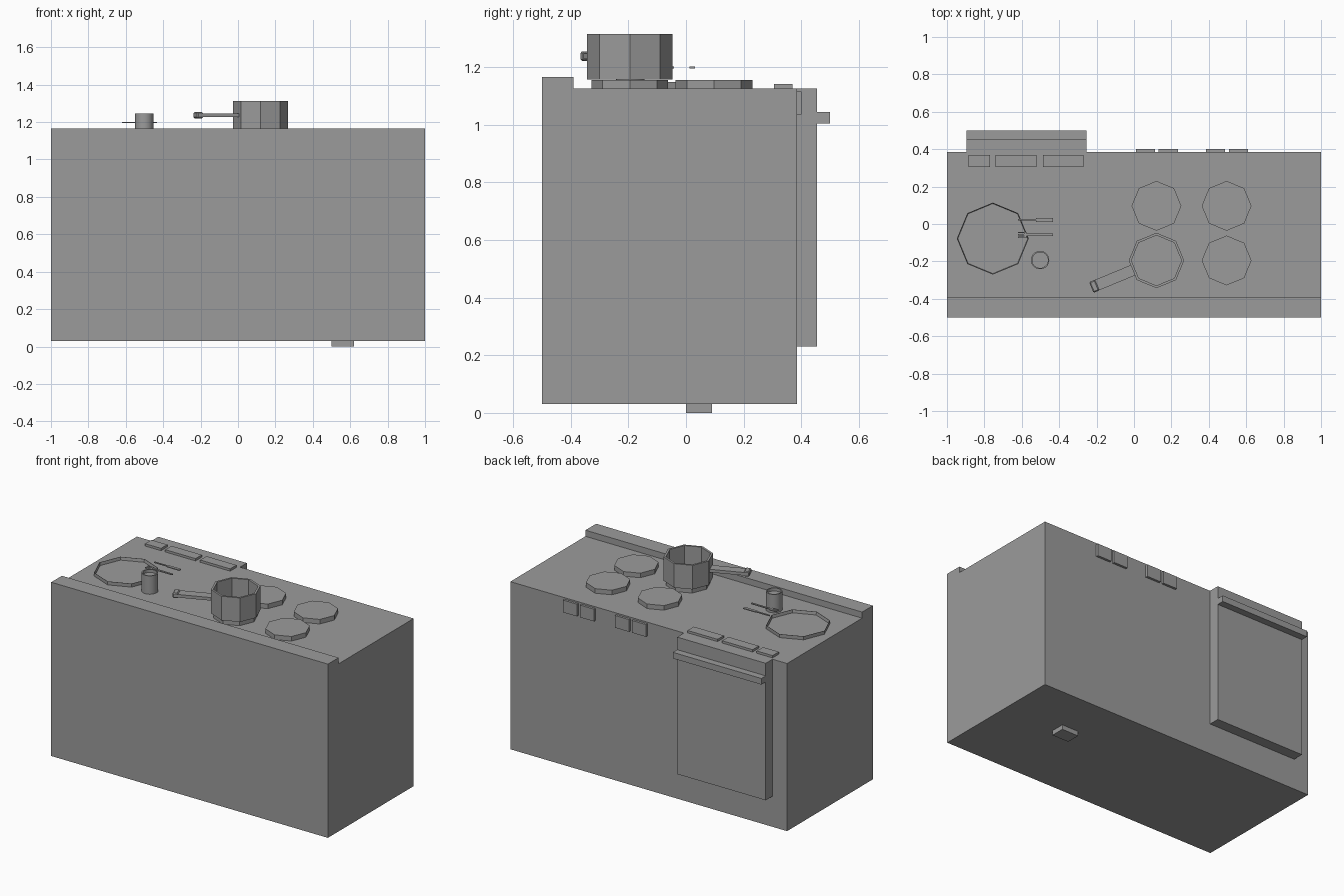
import bpy, bmesh, math
from mathutils import Matrix, Vector

cube = bpy.data.objects.get("Cube")
if cube:
    bpy.data.objects.remove(cube, do_unlink=True)

grey = bpy.data.materials.new("plain grey")
grey.use_nodes = True
grey.diffuse_color = (0.33, 0.33, 0.33, 1)
grey.node_tree.nodes["Principled BSDF"].inputs["Base Color"].default_value = grey.diffuse_color


def finish(name, bm):
    bmesh.ops.recalc_face_normals(bm, faces=bm.faces)
    mesh = bpy.data.meshes.new(name)
    bm.to_mesh(mesh)
    bm.free()
    mesh.materials.append(grey)
    ob = bpy.data.objects.new(name, mesh)
    bpy.context.collection.objects.link(ob)
    return ob


def box(name, x, y, z):
    """Box spanning three (low, high) ranges."""
    bm = bmesh.new()
    bmesh.ops.create_cube(bm, size=1)
    for v in bm.verts:
        v.co = Vector([(a + b) / 2 + c * (b - a) for c, (a, b) in zip(v.co, (x, y, z))])
    return finish(name, bm)


def lathe(name, centre, profile, sides):
    """Turn a (radius, height) profile around a vertical axis."""
    bm = bmesh.new()
    pts = [bm.verts.new((r, 0, z)) for r, z in profile]
    edges = [bm.edges.new(pair) for pair in zip(pts, pts[1:])]
    bmesh.ops.spin(bm, geom=pts + edges, cent=(0, 0, 0), axis=(0, 0, 1),
                   angle=math.tau, steps=sides, use_merge=True)
    bmesh.ops.remove_doubles(bm, verts=bm.verts, dist=0.0005)
    ob = finish(name, bm)
    ob.location = (*centre, 0)
    return ob


TOP = 1.125

# Cabinet with a raised ledge along the front edge
bm = bmesh.new()
section = [(-0.5, 0.03), (0.385, 0.03), (0.385, TOP), (-0.39, TOP), (-0.39, 1.165), (-0.5, 1.165)]
side = bm.faces.new([bm.verts.new((-1, y, z)) for y, z in section])
side_copy = bmesh.ops.extrude_face_region(bm, geom=[side])["geom"]
bmesh.ops.translate(bm, vec=(2, 0, 0), verts=[g for g in side_copy if isinstance(g, bmesh.types.BMVert)])
finish("cabinet", bm)

box("foot", (0.5, 0.62), (0, 0.09), (0, 0.03))

# Oven door and its handle
box("oven_door", (-0.895, -0.255), (0.385, 0.455), (0.23, TOP))
box("door_handle", (-0.895, -0.255), (0.455, 0.5), (1.003, 1.043))

# Control knobs on the back and button plates on the worktop
for i, x in enumerate((0.01, 0.132, 0.385, 0.508)):
    box(f"control_knob_{i + 1}", (x, x + 0.102), (0.385, 0.4), (1.035, 1.115))
for i, x in enumerate(((-0.885, -0.77), (-0.74, -0.52), (-0.487, -0.27))):
    box(f"button_{i + 1}", x, (0.305, 0.37), (TOP, 1.14))

# Four octagonal burners
for i, spot in enumerate(((0.12, 0.097), (0.495, 0.097), (0.495, -0.195), (0.12, -0.195))):
    lathe(f"burner_{i + 1}", spot, [(0, TOP), (0.133, TOP), (0.133, 1.155), (0, 1.155)], 8)

# Saucepan with a handle square to one of its faces
pan_at = (0.12, -0.195)
lathe("saucepan", pan_at, [(0, 1.156), (0.148, 1.156), (0.148, 1.313), (0.134, 1.313),
                           (0.134, 1.17), (0, 1.17)], 8)
turn = Matrix.Translation((*pan_at, 0)) @ Matrix.Rotation(math.radians(202.5), 4, "Z")
bar = box("pan_handle", (0.132, 0.36), (-0.03, 0.03), (1.227, 1.247))
grip = box("pan_handle_end", (0.343, 0.377), (-0.031, 0.031), (1.22, 1.254))
bevel = grip.modifiers.new("rounded", "BEVEL")
bevel.width, bevel.segments = 0.006, 1
for part in (bar, grip):
    part.matrix_world = turn

# Thin dish with an upright rim
lathe("dish", (-0.755, -0.078), [(0, TOP + 0.003), (0.187, TOP + 0.003), (0.19, 1.148),
                                 (0.192, 1.148), (0.191, TOP), (0, TOP)], 8)

# Round cup
cup = lathe("cup", (-0.502, -0.193), [(0, TOP), (0.049, TOP), (0.049, 1.245), (0.042, 1.245),
                                      (0.042, 1.225), (0, 1.225)], 32)
bpy.ops.object.select_all(action="DESELECT")
cup.select_set(True)
bpy.context.view_layer.objects.active = cup
bpy.ops.object.shade_smooth_by_angle(angle=math.radians(30))

# Knife and fork
level = (1.195, 1.201)
box("knife_blade", (-0.62, -0.525), (0.018, 0.027), level)
box("knife_handle", (-0.525, -0.433), (0.012, 0.031), level)
box("fork_handle", (-0.58, -0.433), (-0.063, -0.051), level)
box("fork_neck", (-0.587, -0.575), (-0.074, -0.042), level)
for i in range(3):
    y = -0.074 + i * 0.0125
    box(f"fork_tine_{i + 1}", (-0.62, -0.587), (y, y + 0.007), level)
